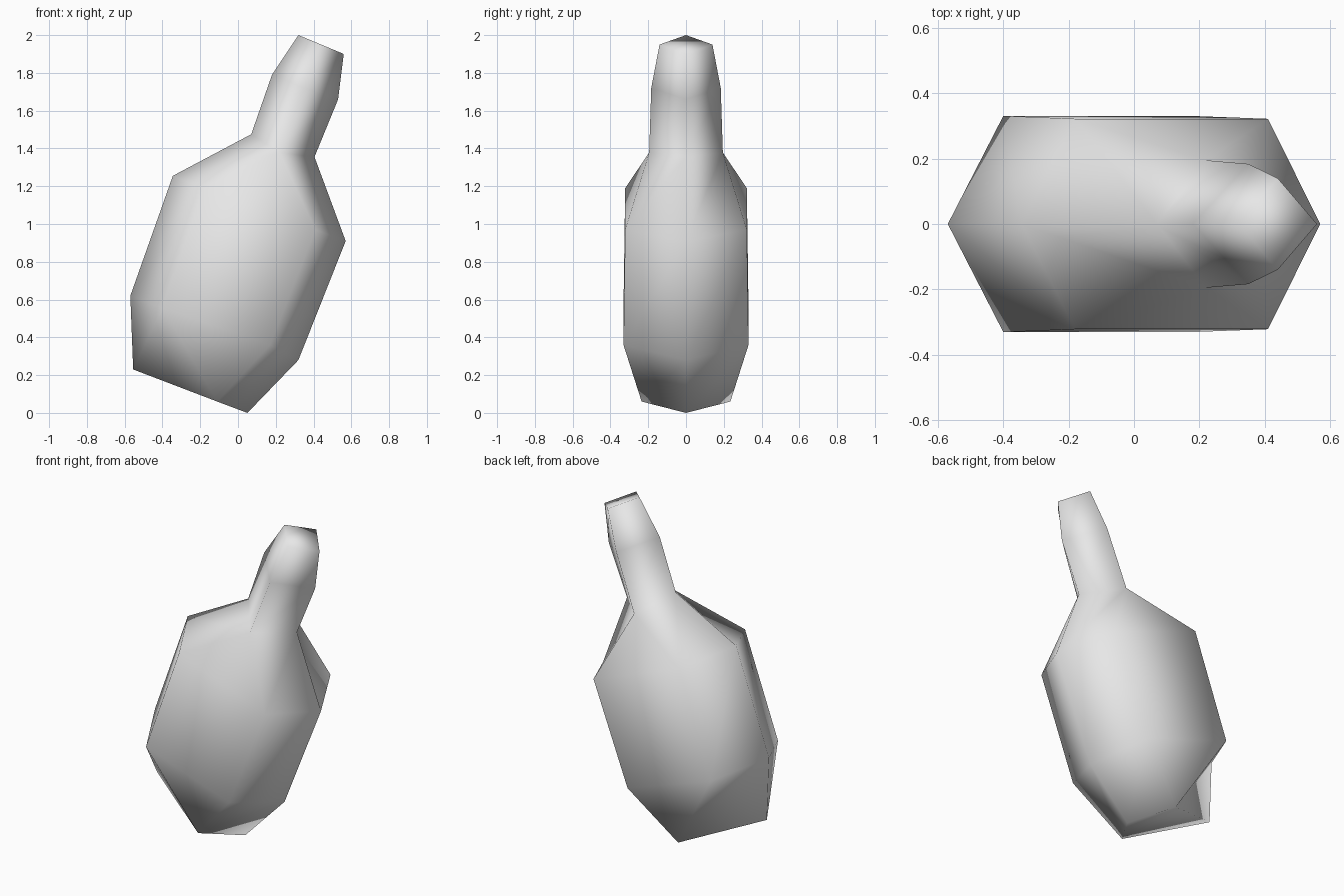
import bpy, bmesh

if "Cube" in bpy.data.objects:
    bpy.data.objects.remove(bpy.data.objects["Cube"], do_unlink=True)

# Single grey material
grey = bpy.data.materials.new("light_grey")
grey.use_nodes = True
grey.diffuse_color = (0.8, 0.8, 0.8, 1)
grey.node_tree.nodes["Principled BSDF"].inputs["Base Color"].default_value = (0.8, 0.8, 0.8, 1)

# Tilted rings, bottom to top: left end (x, z), right end (x, z),
# then the side points (x, z), mirrored in y, and their half depth
RINGS = [
    ((-0.555, 0.23), (0.05, 0.00), [(-0.11, 0.06)], 0.235),
    ((-0.57, 0.62), (0.32, 0.28), [(-0.40, 0.555), (0.17, 0.36)], 0.331),
    ((-0.345, 1.255), (0.57, 0.91), [(-0.18, 1.19), (0.41, 0.97)], 0.322),
    ((0.07, 1.475), (0.405, 1.355), [(0.22, 1.378)], 0.195),
    ((0.18, 1.79), (0.53, 1.66), [(0.35, 1.72)], 0.184),
    ((0.32, 2.00), (0.56, 1.90), [(0.44, 1.95)], 0.14),
]

bm = bmesh.new()


def make_ring(left, right, sides, depth):
    """Six slots around the body; narrow rings share one vertex per side."""
    def vert(p, y):
        return bm.verts.new((p[0], y, p[1]))
    front = [vert(p, -depth) for p in sides]
    back = [vert(p, depth) for p in sides]
    return [vert(left, 0), front[0], front[-1], vert(right, 0), back[-1], back[0]]


def face(verts):
    """Face from a loop of vertices, with repeats dropped."""
    unique = list(dict.fromkeys(verts))
    if len(unique) > 2:
        bm.faces.new(unique)


# Walls between neighbouring rings
rings = [make_ring(*r) for r in RINGS]
for low, high in zip(rings, rings[1:]):
    for i in range(6):
        j = (i + 1) % 6
        face([low[i], low[j], high[j], high[i]])

# End caps
face(rings[0][::-1])
face(rings[-1])
bmesh.ops.recalc_face_normals(bm, faces=bm.faces)
for f in bm.faces:
    f.smooth = True

mesh = bpy.data.meshes.new("flask_body")
bm.to_mesh(mesh)
bm.free()
mesh.materials.append(grey)
body = bpy.data.objects.new("flask_body", mesh)
bpy.context.collection.objects.link(body)
